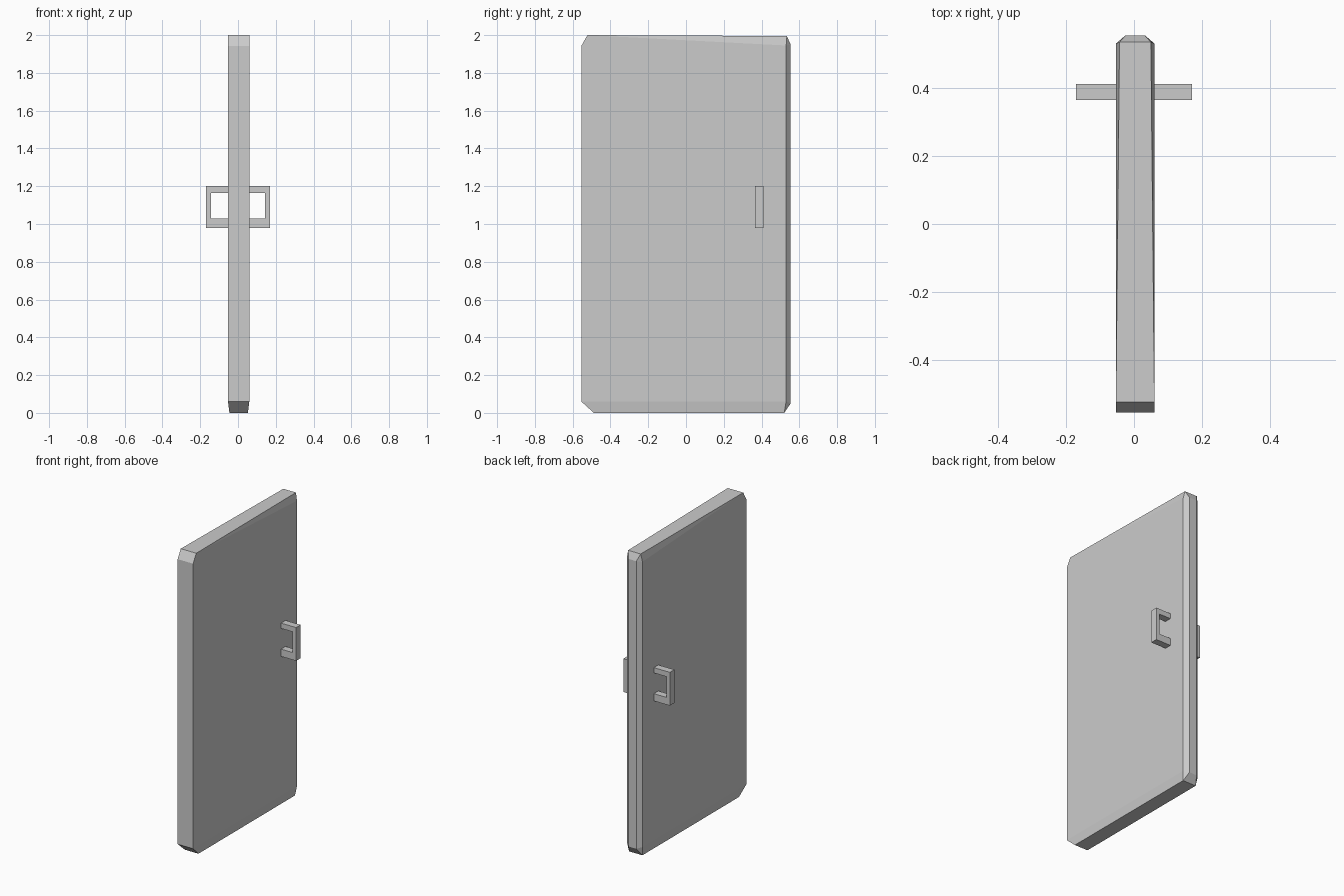
import bpy, bmesh

if "Cube" in bpy.data.objects:
    bpy.data.objects.remove(bpy.data.objects["Cube"])

XC = 0.0035  # door panel mid-plane


def finish(bm, name):
    bmesh.ops.recalc_face_normals(bm, faces=bm.faces)
    me = bpy.data.meshes.new(name)
    bm.to_mesh(me)
    bm.free()
    ob = bpy.data.objects.new(name, me)
    bpy.context.collection.objects.link(ob)
    return ob


# Door panel: convex slab, (half thickness, y, z) mirrored about its mid-plane
outline = [
    (0.0565, -0.554, 0.06), (0.0565, -0.554, 1.943), (0.0565, -0.522, 2.0),
    (0.0565, 0.53, 1.945), (0.0565, 0.53, 0.06),
    (0.049, -0.488, 0.0), (0.049, 0.52, 0.0),
    (0.046, 0.534, 1.995),
    (0.028, 0.554, 0.05), (0.028, 0.554, 1.95),
]
bm = bmesh.new()
for h, y, z in outline:
    for s in (-1, 1):
        bm.verts.new((XC + s * h, y, z))
bmesh.ops.convex_hull(bm, input=bm.verts)
bmesh.ops.dissolve_limit(bm, angle_limit=0.01, verts=bm.verts, edges=bm.edges)
finish(bm, "door_panel")


# Pull handles: C profile in x/z, extruded along y
def handle(name, s):
    root, inner, outer = XC + s * 0.055, s * 0.144, s * 0.17
    profile = [(root, 0.98), (outer, 0.98), (outer, 1.2), (root, 1.2),
               (root, 1.165), (inner, 1.165), (inner, 1.028), (root, 1.028)]
    bm = bmesh.new()
    face = bm.faces.new([bm.verts.new((x, 0.364, z)) for x, z in profile])
    ext = bmesh.ops.extrude_face_region(bm, geom=[face])
    verts = [v for v in ext["geom"] if isinstance(v, bmesh.types.BMVert)]
    bmesh.ops.translate(bm, verts=verts, vec=(0, 0.047, 0))
    finish(bm, name)


handle("handle_left", -1)
handle("handle_right", 1)
